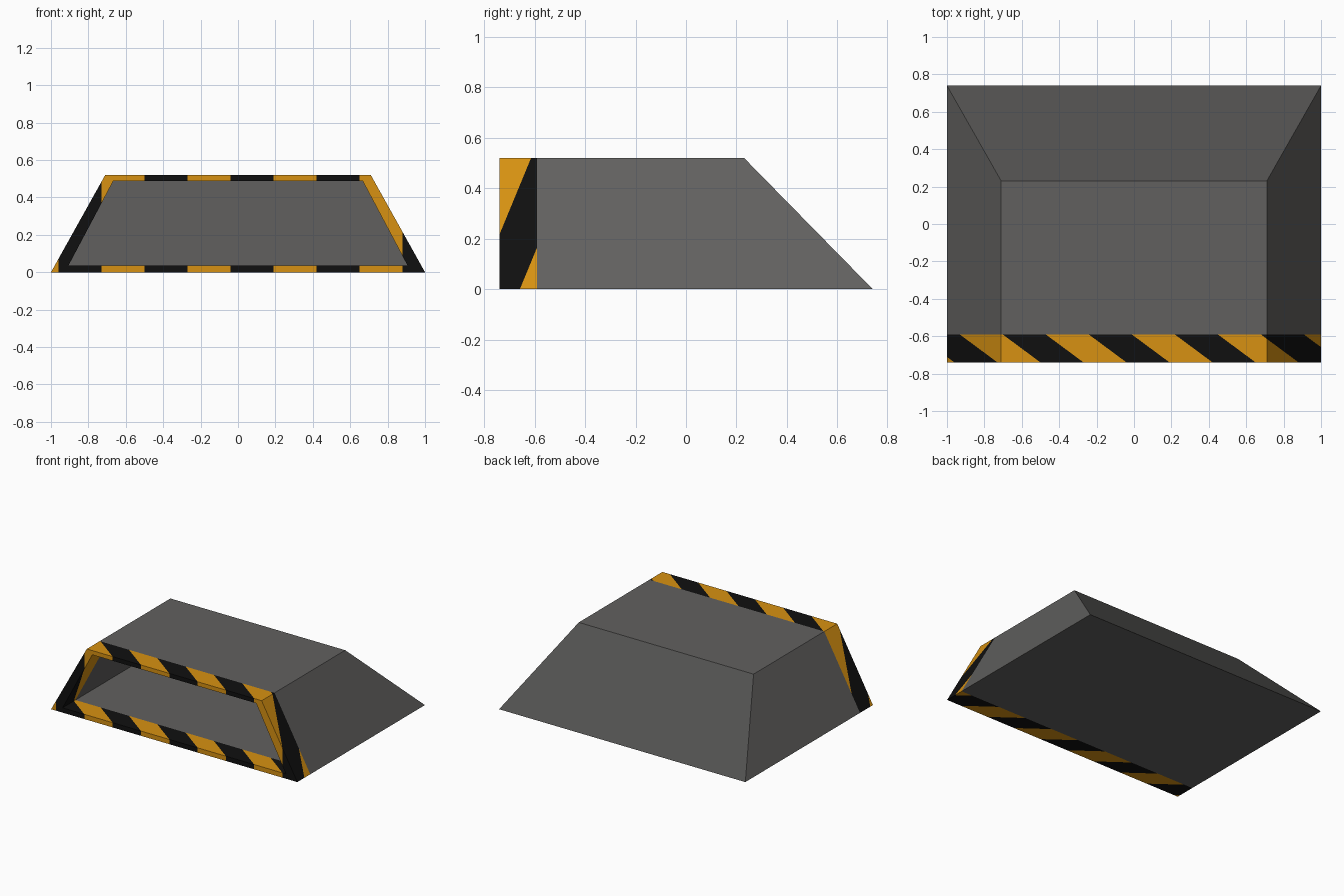
import bpy
import bmesh
from mathutils import Vector

cube = bpy.data.objects.get("Cube")
if cube:
    bpy.data.objects.remove(cube, do_unlink=True)

FRONT, BAND_END, PITCH, SLANT = -0.74, -0.59, 0.23, 1.35
FIRST = -0.96  # where the first black stripe starts along the front edge


def material(name, color):
    mat = bpy.data.materials.new(name)
    mat.use_nodes = True
    rgba = (*color, 1)
    mat.diffuse_color = rgba
    bsdf = mat.node_tree.nodes["Principled BSDF"]
    bsdf.inputs["Base Color"].default_value = rgba
    bsdf.inputs["Roughness"].default_value = 0.8
    return mat


def trapezoid(bm, low, high, bottom, top, y_low, y_high):
    """Four corners of a symmetric section, counted round from bottom left."""
    corners = [(-low, y_low, bottom), (low, y_low, bottom),
               (high, y_high, top), (-high, y_high, top)]
    return [bm.verts.new(c) for c in corners]


def bridge(bm, a, b):
    for i in range(4):
        j = (i + 1) % 4
        bm.faces.new((a[i], a[j], b[j], b[i]))


def cut(bm, faces, point, normal):
    geom = set(faces)
    for f in faces:
        geom.update(f.edges)
        geom.update(f.verts)
    bmesh.ops.bisect_plane(bm, geom=list(geom), dist=1e-5,
                           plane_co=point, plane_no=normal)


# Hood body: outer shell, front rim and recessed opening
bm = bmesh.new()
outer_front = trapezoid(bm, 1, 0.71, 0, 0.52, FRONT, FRONT)
outer_back = trapezoid(bm, 1, 0.71, 0, 0.52, 0.74, 0.23)
inner_front = trapezoid(bm, 0.907, 0.666, 0.035, 0.489, FRONT, FRONT)
inner_back = trapezoid(bm, 0.907, 0.666, 0.035, 0.489, 0.18, 0.18)
bridge(bm, outer_front, outer_back)
bridge(bm, outer_front, inner_front)
bridge(bm, inner_front, inner_back)
bm.faces.new(outer_back)
bm.faces.new(inner_back)
bmesh.ops.recalc_face_normals(bm, faces=bm.faces[:])


def in_band(face):
    return face.calc_center_median().y < BAND_END - 1e-4


# Hazard band round the mouth, cut into slanted stripes
cut(bm, bm.faces[:], Vector((0, BAND_END, 0)), Vector((0, 1, 0)))
stripe_normal = Vector((1, SLANT, 0)).normalized()
for k in range(10):
    band = [f for f in bm.faces if in_band(f)]
    cut(bm, band, Vector((FIRST + k * PITCH, FRONT, 0)), stripe_normal)

# Colours by position and direction
bm.normal_update()
for f in bm.faces:
    c = f.calc_center_median()
    if in_band(f):
        stripe = int((c.x + SLANT * (c.y - FRONT) - FIRST) // PITCH)
        f.material_index = 2 if stripe % 2 == 0 else 1
    elif f.normal.y > 0.5:
        f.material_index = 3

mesh = bpy.data.meshes.new("hood_body")
bm.to_mesh(mesh)
bm.free()
for mat in (material("grey metal", (0.12, 0.118, 0.114)),
            material("hazard yellow", (0.68, 0.285, 0.006)),
            material("hazard black", (0.005, 0.005, 0.005)),
            material("dark grey metal", (0.085, 0.083, 0.081))):
    mesh.materials.append(mat)
hood = bpy.data.objects.new("hood_body", mesh)
bpy.context.collection.objects.link(hood)
